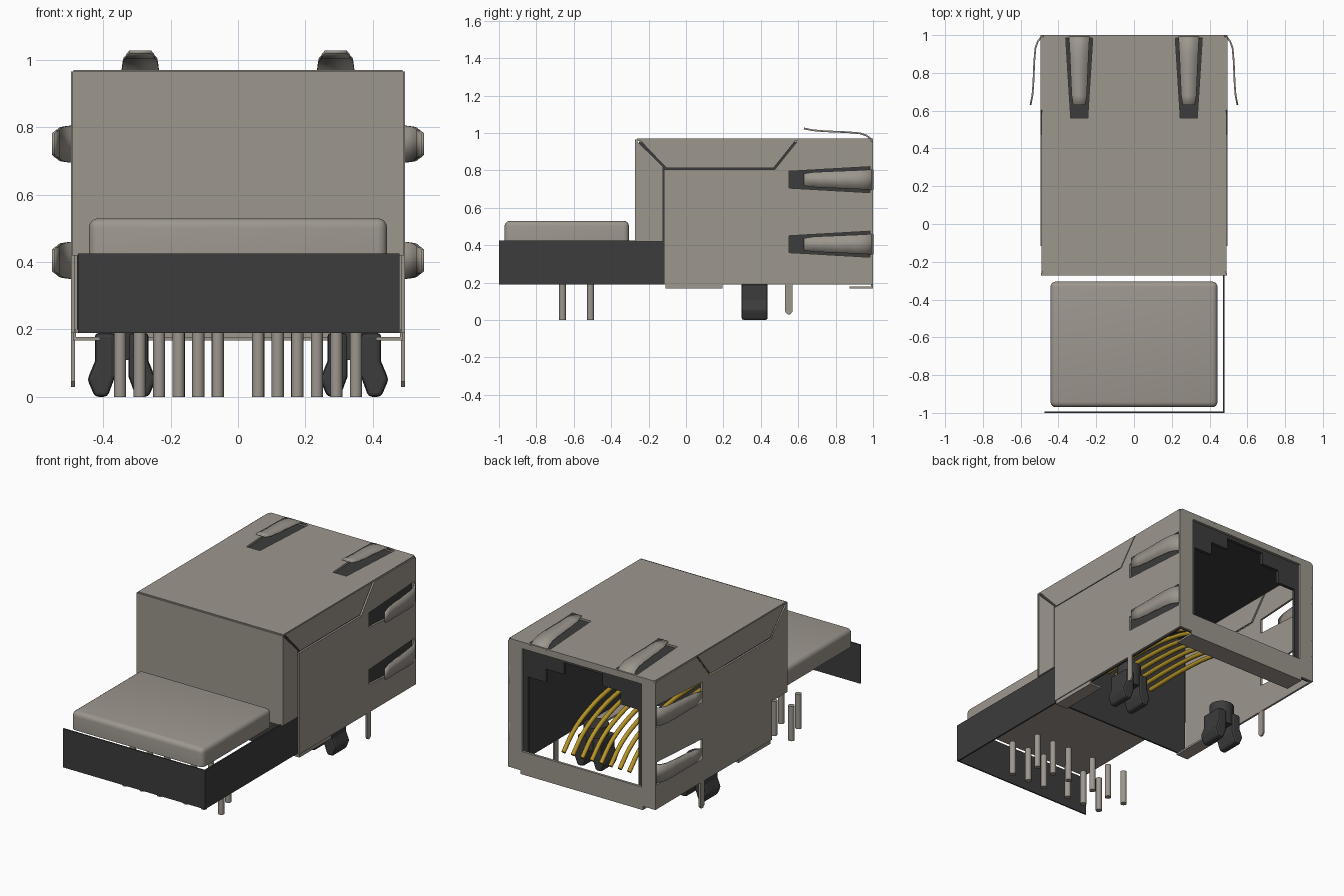
import bpy, bmesh, math
from mathutils import Vector

cube = bpy.data.objects.get("Cube")
if cube:
    bpy.data.objects.remove(cube, do_unlink=True)


def material(name, rgb):
    m = bpy.data.materials.new(name)
    m.use_nodes = True
    m.diffuse_color = (*rgb, 1)
    m.node_tree.nodes["Principled BSDF"].inputs["Base Color"].default_value = (*rgb, 1)
    return m


METAL = material("shield metal", (0.335, 0.308, 0.27))
BLACK = material("black plastic", (0.045, 0.045, 0.045))
GOLD = material("gold contact", (0.47, 0.30, 0.02))


def finish(name, bm, mat, smooth=False):
    bmesh.ops.recalc_face_normals(bm, faces=bm.faces)
    me = bpy.data.meshes.new(name)
    bm.to_mesh(me)
    bm.free()
    me.materials.append(mat)
    ob = bpy.data.objects.new(name, me)
    bpy.context.collection.objects.link(ob)
    if smooth:
        bpy.ops.object.select_all(action='DESELECT')
        ob.select_set(True)
        bpy.context.view_layer.objects.active = ob
        bpy.ops.object.shade_smooth_by_angle(angle=math.radians(40))
    return ob


def sheet(name, outline, axis, lo, hi, mat):
    """Flat outline in the two other axes, extruded from lo to hi."""
    def place(a, b, d):
        return {'x': (d, a, b), 'y': (a, d, b), 'z': (a, b, d)}[axis]
    bm = bmesh.new()
    f = bm.faces.new([bm.verts.new(place(a, b, lo)) for a, b in outline])
    ext = bmesh.ops.extrude_face_region(bm, geom=[f])
    bmesh.ops.translate(bm, vec=place(0, 0, hi - lo),
                        verts=[v for v in ext['geom'] if isinstance(v, bmesh.types.BMVert)])
    return finish(name, bm, mat)


def box(name, x, y, z, mat, bevel=0):
    """Box from ranges; bevel rounds everything but the bottom rim."""
    bm = bmesh.new()
    bmesh.ops.create_cube(bm, size=1)
    for v in bm.verts:
        v.co = [r[0] + (c + 0.5) * (r[1] - r[0]) for r, c in zip((x, y, z), v.co)]
    if bevel:
        edges = [e for e in bm.edges if max(v.co.z for v in e.verts) > z[0] + 1e-4]
        bmesh.ops.bevel(bm, geom=edges, offset=bevel, segments=4, profile=0.5, affect='EDGES')
    return finish(name, bm, mat, bevel > 0)


def rod(name, x, y, z0, z1, r, mat, sides=16):
    bm = bmesh.new()
    bmesh.ops.create_cone(bm, cap_ends=True, segments=sides, radius1=r, radius2=r, depth=z1 - z0)
    bmesh.ops.translate(bm, verts=bm.verts, vec=(x, y, (z0 + z1) / 2))
    return finish(name, bm, mat, True)


def mirrored(half):
    """Complete a half outline (positive side first) across zero."""
    return half + [(-a, b) for a, b in reversed(half)]


def spring_clip(name, place):
    """Tapered bent strip; place maps (lateral, y, outward) to space."""
    path = [(0.998, -0.008, 0.055), (0.985, 0.005, 0.055), (0.965, 0.02, 0.053),
            (0.93, 0.032, 0.051), (0.86, 0.038, 0.048), (0.74, 0.043, 0.043),
            (0.68, 0.048, 0.04), (0.63, 0.058, 0.032)]
    bm = bmesh.new()
    rows = [[bm.verts.new(place(s * w, y, o)) for s in (-1, 1)] for y, o, w in path]
    for a, b in zip(rows, rows[1:]):
        bm.faces.new((a[0], a[1], b[1], b[0]))
    ob = finish(name, bm, METAL, True)
    mod = ob.modifiers.new("thickness", 'SOLIDIFY')
    mod.thickness = 0.009
    mod.offset = 0


SLOTS_Z = (0.405, 0.75)
SLOTS_X = (-0.29, 0.29)

# Shield top with two tapered slots running to the open end
top = [(-0.488, -0.262), (-0.488, 0.99)]
for c in SLOTS_X:
    top += [(c - 0.072, 0.99), (c - 0.045, 0.56), (c + 0.045, 0.56), (c + 0.072, 0.99)]
top += [(0.488, 0.99), (0.488, -0.262)]
sheet("shield_top", top, 'z', 0.958, 0.97, METAL)
for c in SLOTS_X:
    spring_clip("top_spring_clip", lambda s, y, o, c=c: Vector((c + s, y, 0.966 + o)))

# Shield front wall
box("shield_front", (-0.492, 0.492), (-0.272, -0.26), (0.42, 0.966), METAL)

# Shield sides, folded flaps, clips, solder tabs and bottom lips
side = [(-0.117, 0.19), (0.99, 0.19)]
for c in SLOTS_Z:
    side += [(0.99, c - 0.07), (0.55, c - 0.045), (0.55, c + 0.045), (0.99, c + 0.07)]
side += [(0.99, 0.965), (0.603, 0.965), (0.475, 0.805), (-0.117, 0.805)]
for s, n in ((1, "left"), (-1, "right")):
    a, b = sorted((s * 0.483, s * 0.495))
    sheet(n + "_shield_side", side, 'x', a, b, METAL)
    a, b = sorted((s * 0.481, s * 0.491))
    sheet(n + "_top_flap", [(-0.25, 0.965), (-0.105, 0.813), (0.468, 0.813), (0.59, 0.965)],
          'x', a, b, METAL)
    sheet(n + "_front_flap", [(-0.268, 0.42), (-0.124, 0.42), (-0.124, 0.82), (-0.268, 0.962)],
          'x', a, b, METAL)
    for c in SLOTS_Z:
        spring_clip(n + "_spring_clip",
                    lambda t, y, o, c=c, s=s: Vector((s * (0.49 + o), y, c + t)))
    a, b = sorted((s * 0.484, s * 0.495))
    sheet(n + "_solder_tab", [(0.53, 0.2), (0.53, 0.045), (0.542, 0.03), (0.558, 0.03),
                              (0.57, 0.045), (0.57, 0.2)], 'x', a, b, METAL)
    a, b = sorted((s * 0.41, s * 0.49))
    box(n + "_bottom_lip", (a, b), (-0.11, 0.195), (0.167, 0.178), METAL)
    a, b = sorted((s * 0.48, s * 0.49))
    box(n + "_lip_fold", (a, b), (-0.11, 0.195), (0.167, 0.2), METAL)

# Metal frame around the socket opening
sheet("socket_frame", mirrored([(0.40, 0.19), (0.495, 0.19), (0.495, 0.955), (0.48, 0.97)])
      + [(-0.40, 0.19), (-0.40, 0.93), (0.40, 0.93)], 'y', 0.985, 1.0, METAL)
box("socket_frame_bar", (-0.40, 0.40), (0.985, 1.0), (0.19, 0.305), METAL)
box("socket_bottom_lip", (-0.41, 0.41), (0.875, 1.0), (0.167, 0.178), METAL)
box("socket_lip_fold", (-0.41, 0.41), (0.989, 1.0), (0.167, 0.2), METAL)

# Black face with a stepped plug opening
opening = [(-0.37, 0.2), (-0.37, 0.76), (-0.25, 0.76), (-0.25, 0.84), (-0.13, 0.84), (-0.13, 0.91)]
sheet("plug_face", mirrored([(0.37, 0.2), (0.478, 0.2), (0.478, 0.955)])
      + opening[1:] + [(-x, z) for x, z in reversed(opening[1:])], 'y', 0.965, 0.985, BLACK)

# Black housing walls
box("housing_ceiling", (-0.478, 0.478), (-0.25, 0.97), (0.943, 0.955), BLACK)
sheet("housing_side", [(-1, 0.19), (0.97, 0.19), (0.97, 0.95), (-0.25, 0.95), (-0.25, 0.425),
                       (-1, 0.425)], 'x', 0.470, 0.479, BLACK)
box("housing_front", (-0.475, 0.479), (-1.0, -0.992), (0.19, 0.425), BLACK)
box("housing_inner_wall", (-0.475, 0.475), (-0.125, -0.115), (0.19, 0.95), BLACK)

# Component cover on the front shelf
box("front_cover", (-0.442, 0.442), (-0.97, -0.305), (0.42, 0.53), METAL, bevel=0.028)

# Two staggered rows of solder pins
for i in range(12):
    x = (-0.35 + 0.058 * i) if i < 6 else (0.06 + 0.058 * (i - 6))
    rod("solder_pin", x, -0.66 if i % 2 else -0.51, 0, 0.21, 0.018, METAL)

# Split snap-in pegs
for s in (1, -1):
    rod("peg_base", s * 0.345, 0.367, 0.11, 0.25, 0.07, BLACK, 24)
    for t in (1, -1):
        leg = [(0.02, 0.19), (0.08, 0.19), (0.08, 0.105), (0.102, 0.052), (0.08, 0),
               (0.042, 0), (0.02, 0.06)]
        peg = sheet("peg_leg", [(s * 0.345 + t * x, z) for x, z in leg], 'y', 0.297, 0.437, BLACK)
        mod = peg.modifiers.new("rounding", 'BEVEL')
        mod.width = 0.012
        mod.segments = 2

# Curved contact wires
for i in range(8):
    x = 0.063 * (i - 3.5)
    curve = bpy.data.curves.new("contact_wire", 'CURVE')
    curve.dimensions = '3D'
    curve.bevel_depth = 0.013
    curve.bevel_resolution = 2
    curve.use_fill_caps = True
    curve.resolution_u = 6
    pts = [(0.86, 0.295), (0.76, 0.39), (0.62, 0.46), (0.42, 0.51), (0.2, 0.53), (-0.12, 0.53)]
    sp = curve.splines.new('BEZIER')
    sp.bezier_points.add(len(pts) - 1)
    for p, (y, z) in zip(sp.bezier_points, pts):
        p.co = (x, y, z)
        p.handle_left_type = p.handle_right_type = 'AUTO'
    curve.materials.append(GOLD)
    bpy.context.collection.objects.link(bpy.data.objects.new("contact_wire", curve))
